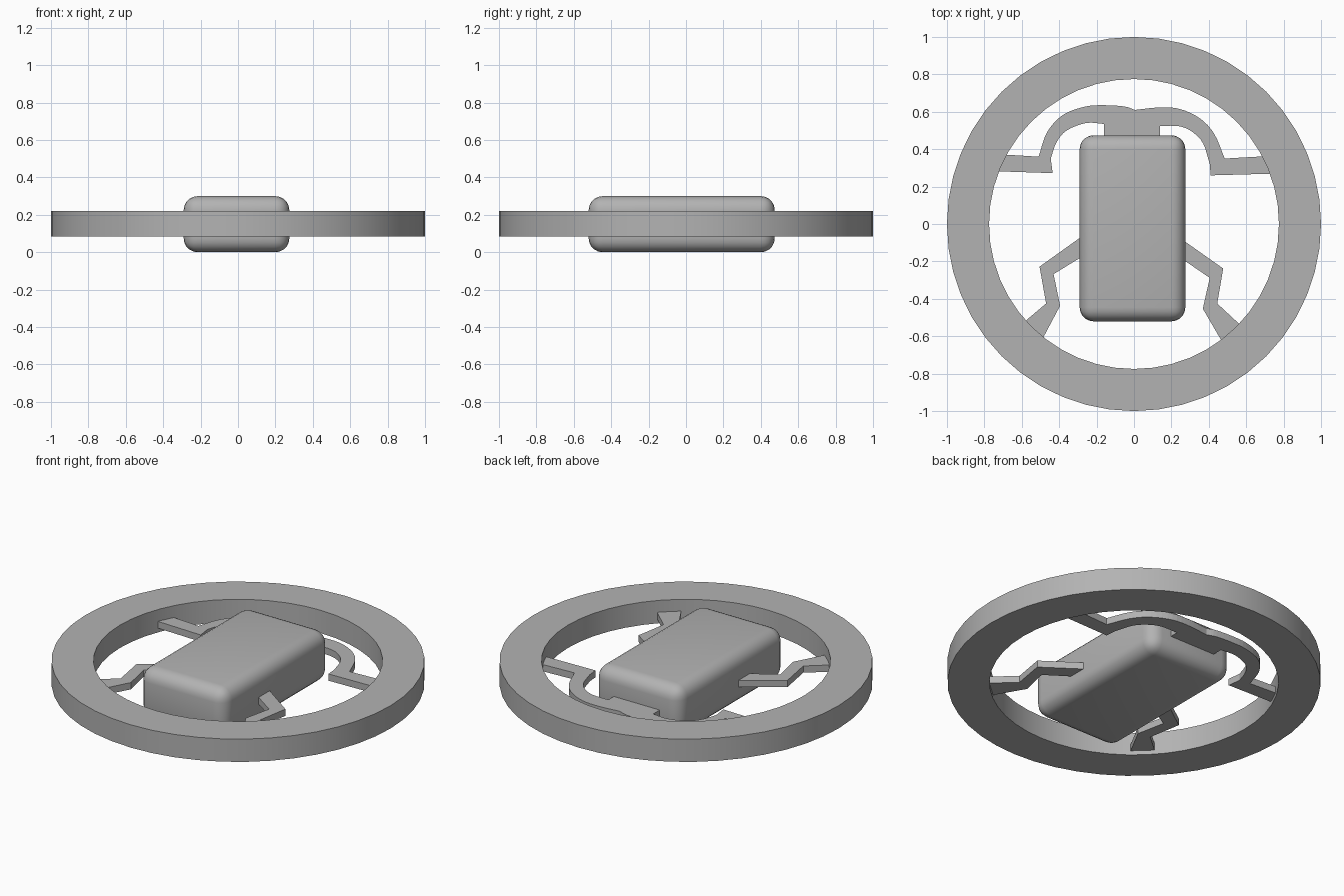
import bpy, bmesh, math
from mathutils import Vector

if "Cube" in bpy.data.objects:
    bpy.data.objects.remove(bpy.data.objects["Cube"])

grey = bpy.data.materials.new("dark_grey")
grey.diffuse_color = (0.45, 0.45, 0.45, 1)
grey.use_nodes = True
grey.node_tree.nodes["Principled BSDF"].inputs["Base Color"].default_value = grey.diffuse_color


def finish(name, bm):
    bmesh.ops.recalc_face_normals(bm, faces=bm.faces)
    mesh = bpy.data.meshes.new(name)
    bm.to_mesh(mesh)
    bm.free()
    mesh.materials.append(grey)
    obj = bpy.data.objects.new(name, mesh)
    bpy.context.collection.objects.link(obj)
    return obj


def smooth(obj, angle):
    bpy.ops.object.select_all(action='DESELECT')
    obj.select_set(True)
    bpy.context.view_layer.objects.active = obj
    bpy.ops.object.shade_smooth_by_angle(angle=math.radians(angle))


def curved(points, steps=4):
    """Catmull-Rom curve through the points."""
    p = [Vector(q) for q in points]
    p = [2 * p[0] - p[1]] + p + [2 * p[-1] - p[-2]]
    out = []
    for a, b, c, d in zip(p, p[1:], p[2:], p[3:]):
        for i in range(steps):
            t = i / steps
            out.append(0.5 * (2 * b + (c - a) * t + (2 * a - 5 * b + 4 * c - d) * t ** 2
                              + (3 * b - a - 3 * c + d) * t ** 3))
    return out + [p[-2]]


def plate(name, outline, z0=0.11, z1=0.15):
    """Flat plate extruded upwards from an outline."""
    bm = bmesh.new()
    face = bm.faces.new([bm.verts.new((x, y, z0)) for x, y in outline])
    ext = bmesh.ops.extrude_face_region(bm, geom=[face])
    verts = [v for v in ext["geom"] if isinstance(v, bmesh.types.BMVert)]
    bmesh.ops.translate(bm, verts=verts, vec=(0, 0, z1 - z0))
    return finish(name, bm)


# Outer ring: rectangular section swept around z
N = 48
section = [(0.775, 0.085), (1.0, 0.085), (1.0, 0.22), (0.775, 0.22)]
bm = bmesh.new()
loops = []
for i in range(N):
    a = 2 * math.pi * i / N
    loops.append([bm.verts.new((r * math.cos(a), r * math.sin(a), z)) for r, z in section])
for i in range(N):
    p, q = loops[i], loops[(i + 1) % N]
    for j in range(4):
        k = (j + 1) % 4
        bm.faces.new((p[j], q[j], q[k], p[k]))
smooth(finish("outer_ring", bm), 30)

# Rounded central body
bm = bmesh.new()
bmesh.ops.create_cube(bm, size=1)
bmesh.ops.scale(bm, vec=(0.565, 0.995, 0.30), verts=bm.verts)
bmesh.ops.translate(bm, vec=(-0.008, -0.023, 0.15), verts=bm.verts)
bmesh.ops.bevel(bm, geom=bm.edges[:], offset=0.075, segments=5, profile=0.5, affect='EDGES')
smooth(finish("central_body", bm), 40)

# Rear bracket with two curved arms
left_outer = curved([(-0.51, 0.36), (-0.465, 0.49), (-0.38, 0.583), (-0.26, 0.628),
                     (-0.155, 0.635), (-0.05, 0.628), (0.005, 0.61)])
right_outer = curved([(0.005, 0.61), (0.135, 0.623), (0.245, 0.615), (0.355, 0.563),
                      (0.43, 0.48), (0.485, 0.35)])
right_inner = curved([(0.405, 0.32), (0.37, 0.43), (0.315, 0.49), (0.245, 0.522), (0.14, 0.525)])
left_inner = curved([(-0.16, 0.535), (-0.255, 0.54), (-0.36, 0.50), (-0.415, 0.435), (-0.445, 0.35)])
plate("rear_bracket",
      [(-0.76, 0.375)] + left_outer + right_outer[1:] + [(0.75, 0.365), (0.77, 0.27), (0.41, 0.26)]
      + right_inner + [(0.14, 0.46), (-0.16, 0.46)] + left_inner + [(-0.435, 0.272), (-0.77, 0.283)])

# Bent front legs
plate("front_leg_left", [
    (-0.27, -0.06), (-0.505, -0.228), (-0.47, -0.425), (-0.60, -0.535),
    (-0.50, -0.635), (-0.395, -0.437), (-0.43, -0.268), (-0.27, -0.17)])
plate("front_leg_right", [
    (0.25, -0.078), (0.477, -0.238), (0.445, -0.425), (0.585, -0.555),
    (0.48, -0.645), (0.368, -0.453), (0.405, -0.288), (0.25, -0.182)])
